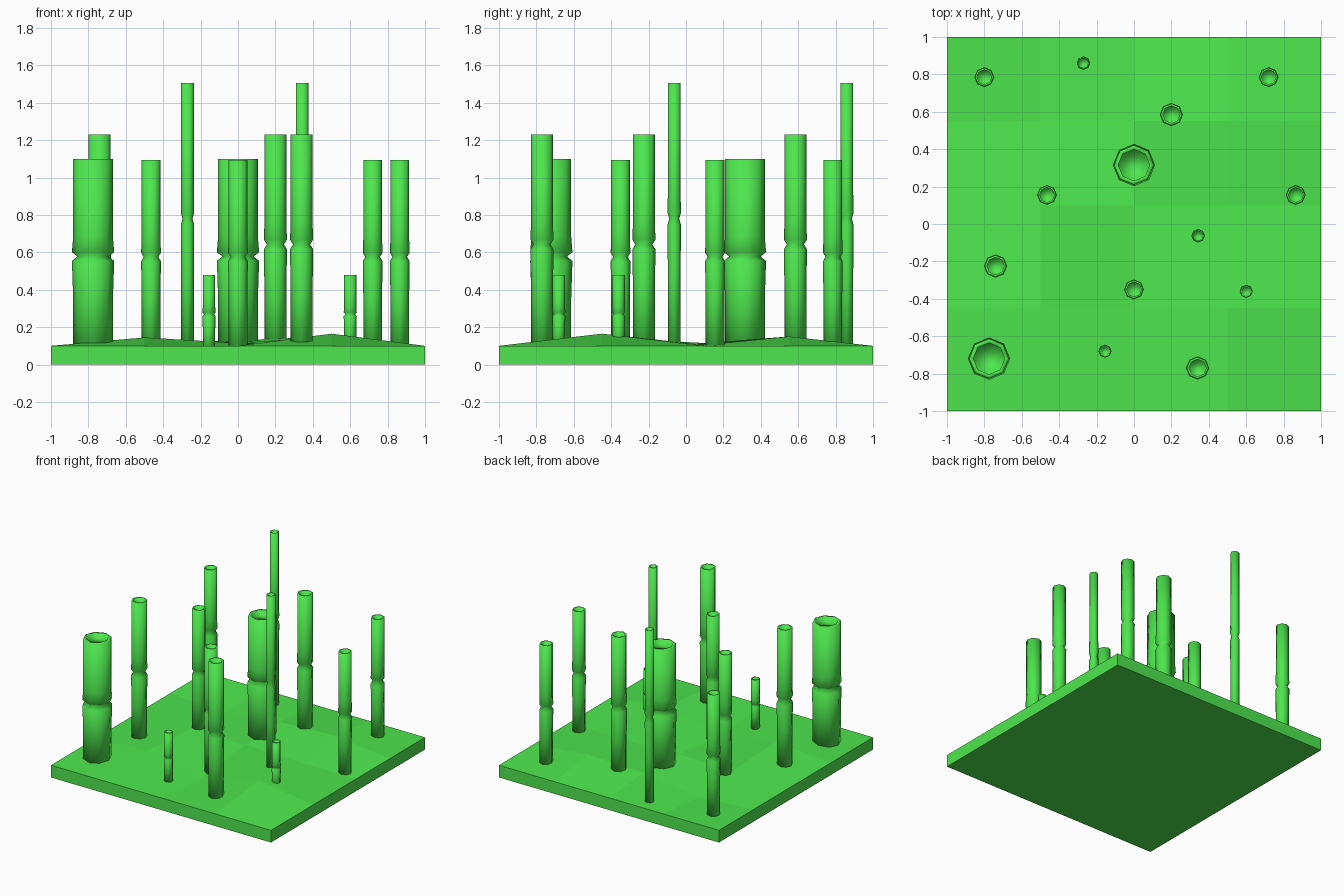
import bpy, bmesh
from math import sin, cos, pi

if "Cube" in bpy.data.objects:
    bpy.data.objects.remove(bpy.data.objects["Cube"])

green = bpy.data.materials.new("bamboo_green")
green.diffuse_color = (0.075, 0.8, 0.075, 1)
green.use_nodes = True
green.node_tree.nodes["Principled BSDF"].inputs["Base Color"].default_value = green.diffuse_color


def finish(bm, name):
    mesh = bpy.data.meshes.new(name)
    bm.to_mesh(mesh)
    bm.free()
    mesh.materials.append(green)
    obj = bpy.data.objects.new(name, mesh)
    bpy.context.collection.objects.link(obj)
    return obj


# Ground slab: uneven 4 x 4 patch of facets on top, flat skirt and base
xs = (-1, -0.5, 0, 0.5, 1)
ys = (-1, -0.45, 0.1, 0.55, 1)
bumps = {(1, 1): 0.145, (2, 1): 0.06, (3, 1): 0.165,
         (1, 2): 0.115, (2, 2): 0.115, (3, 2): 0.105,
         (1, 3): 0.07, (2, 3): 0.13, (3, 3): 0.15}
bm = bmesh.new()
grid = [[bm.verts.new((x, y, bumps.get((i, j), 0.1))) for j, y in enumerate(ys)]
        for i, x in enumerate(xs)]
for i in range(4):
    for j in range(4):
        bm.faces.new((grid[i][j], grid[i + 1][j], grid[i + 1][j + 1], grid[i][j + 1]))
rim = ([grid[i][0] for i in range(4)] + [grid[4][j] for j in range(4)]
       + [grid[i][4] for i in range(4, 0, -1)] + [grid[0][j] for j in range(4, 0, -1)])
low = [bm.verts.new((v.co.x, v.co.y, 0)) for v in rim]
for k in range(16):
    n = (k + 1) % 16
    bm.faces.new((rim[k], low[k], low[n], rim[n]))
bm.faces.new(low[::-1])
finish(bm, "ground")

# Stalk profile: (relative radius, relative height), pinched at the middle node
PROFILE = ((0.94, 0), (0.94, 0.28), (1, 0.475), (0.74, 0.498),
           (1, 0.52), (0.94, 0.6), (0.94, 1), (0.74, 1), (0.74, 0.985))
BASE = 0.06


# Eight-sided stalk with closed ends and a shallow recess in the top
def stalk(name, x, y, radius, top):
    bm = bmesh.new()
    rings = [[bm.verts.new((x + r * radius * cos(a * pi / 4),
                            y + r * radius * sin(a * pi / 4),
                            BASE + h * (top - BASE))) for a in range(8)]
             for r, h in PROFILE]
    for lower, upper in zip(rings, rings[1:]):
        for k in range(8):
            n = (k + 1) % 8
            bm.faces.new((lower[k], lower[n], upper[n], upper[k]))
    bm.faces.new(rings[0][::-1])
    bm.faces.new(rings[-1])
    for f in bm.faces:
        f.smooth = True
    finish(bm, name)


# Stalk groups: name, radius, top height, positions
groups = (
    ("thick_stalk", 0.113, 1.10, ((0, 0.315), (-0.775, -0.72))),
    ("medium_stalk", 0.053, 1.095, ((-0.465, 0.155), (0.865, 0.155), (0, -0.35),
                                    (0.72, 0.785), (-0.8, 0.785))),
    ("tall_stalk", 0.062, 1.23, ((-0.74, -0.225), (0.2, 0.585), (0.34, -0.77))),
    ("thin_stalk", 0.036, 1.505, ((-0.27, 0.86), (0.343, -0.063))),
    ("short_stalk", 0.035, 0.48, ((-0.155, -0.68), (0.6, -0.36))),
)
for name, radius, top, places in groups:
    for k, (x, y) in enumerate(places):
        stalk(f"{name}_{k + 1}", x, y, radius, top)
